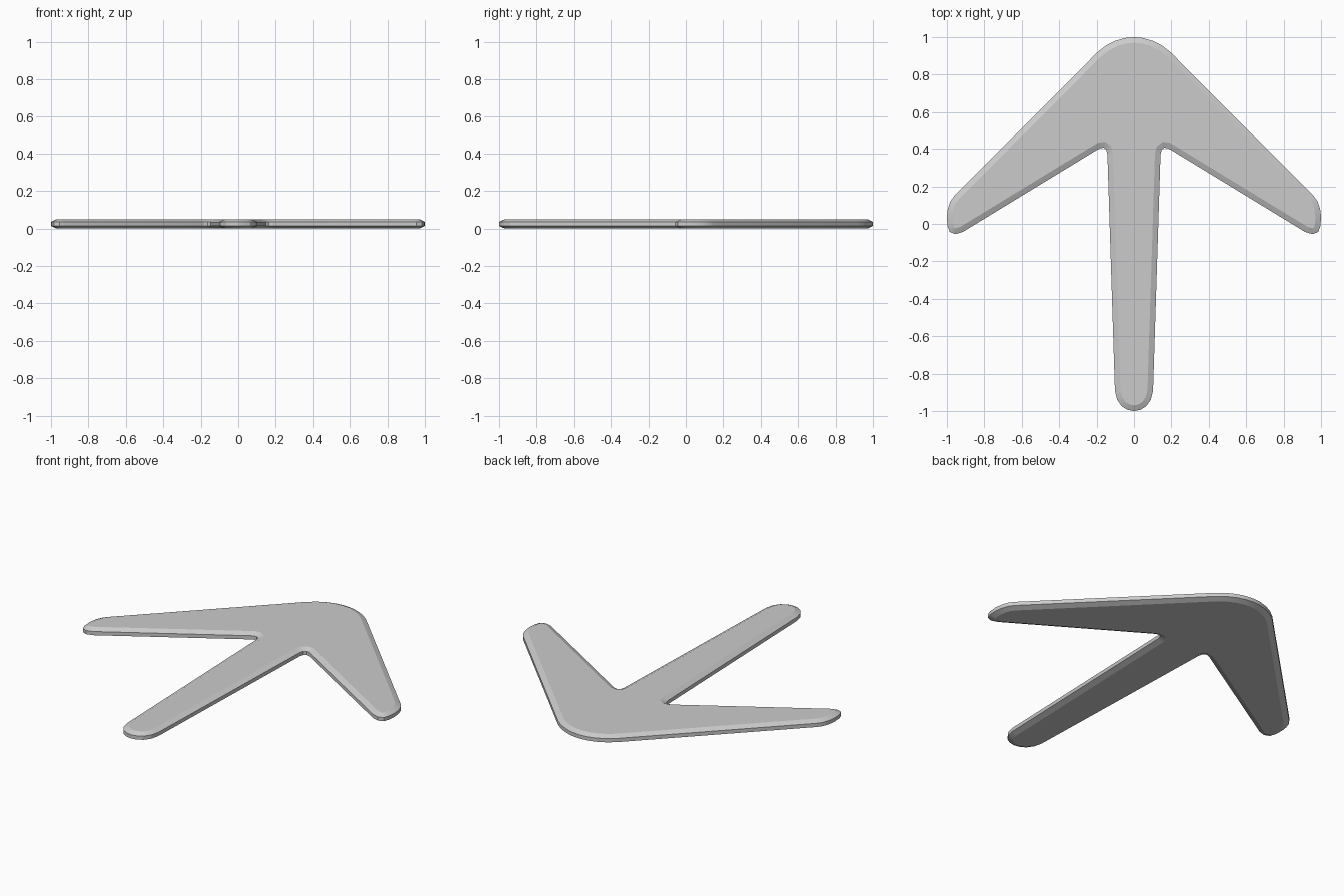
import bpy, bmesh, math

if "Cube" in bpy.data.objects:
    bpy.data.objects.remove(bpy.data.objects["Cube"])

THICK = 0.05      # total plate height
RISE = 0.014      # vertical part of each chamfer
INSET = 0.03      # horizontal part of each chamfer

# Right half of the outline, from the arrow point round to the leg end
half = [(0, 1.0), (0.05, 0.995), (0.10, 0.98), (0.15, 0.955), (0.195, 0.92),
        (0.96, 0.15), (0.982, 0.12), (0.995, 0.08), (1.0, 0.04), (0.997, -0.01),
        (0.985, -0.043), (0.955, -0.055), (0.915, -0.043),
        (0.20, 0.393), (0.182, 0.403), (0.163, 0.406), (0.148, 0.395), (0.142, 0.37),
        (0.102, -0.89), (0.09, -0.94), (0.065, -0.975), (0.035, -0.993), (0, -1.0)]
outline = half + [(-x, y) for x, y in half[-2:0:-1]]

# Plate: straight rim, then chamfered top and bottom faces
bm = bmesh.new()
low = [bm.verts.new((x, y, RISE)) for x, y in outline]
high = [bm.verts.new((x, y, THICK - RISE)) for x, y in outline]
caps = [bm.faces.new(low), bm.faces.new(high)]
n = len(outline)
for i in range(n):
    j = (i + 1) % n
    bm.faces.new((low[i], low[j], high[j], high[i]))
bmesh.ops.recalc_face_normals(bm, faces=bm.faces)
bmesh.ops.inset_individual(bm, faces=caps, thickness=INSET, depth=RISE,
                           use_even_offset=True)
mesh = bpy.data.meshes.new("arrow_plate")
bm.to_mesh(mesh)
bm.free()
plate = bpy.data.objects.new("arrow_plate", mesh)
bpy.context.collection.objects.link(plate)

# Smooth round ends, crisp chamfer edges
bpy.context.view_layer.objects.active = plate
plate.select_set(True)
bpy.ops.object.shade_smooth_by_angle(angle=math.radians(20))
